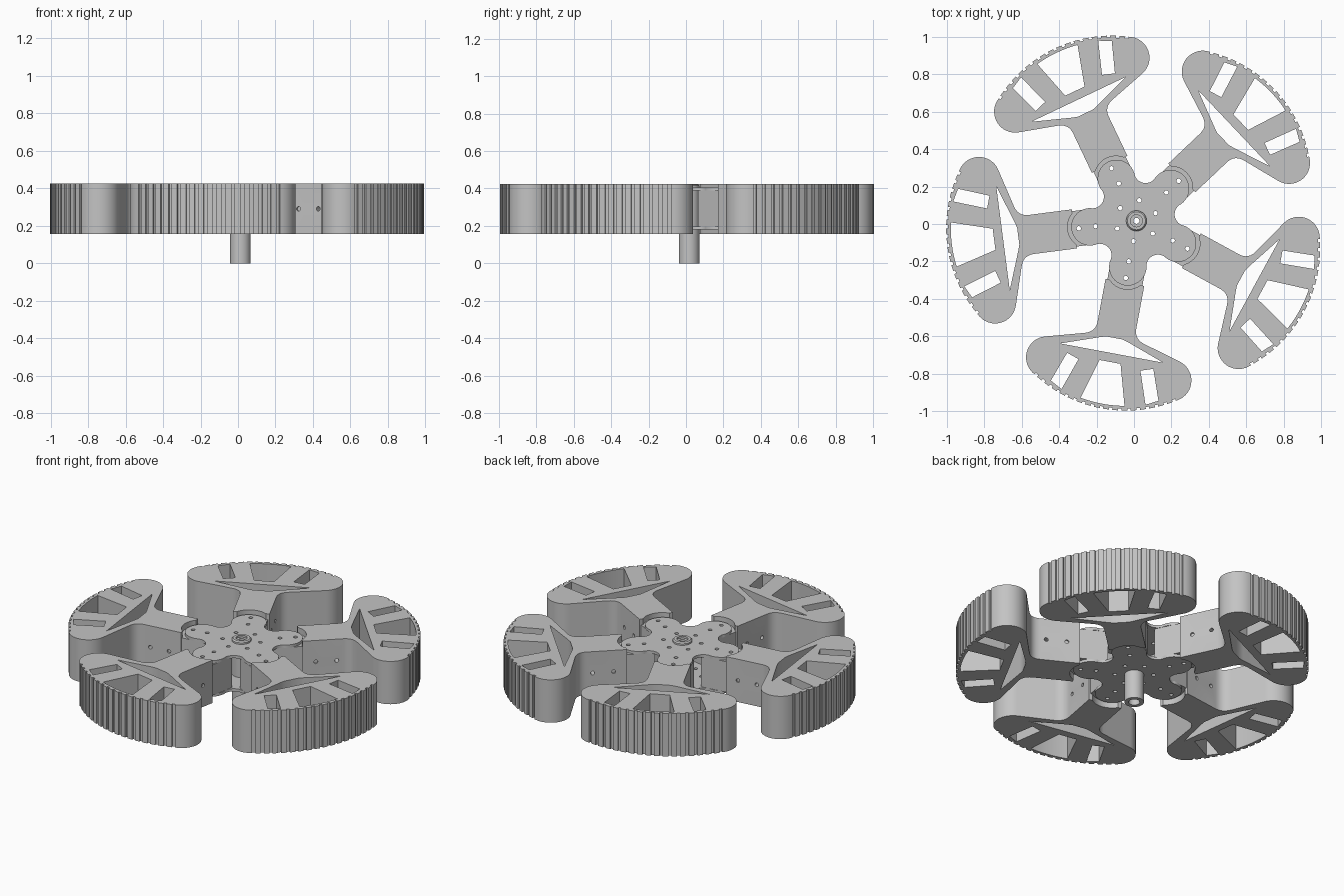
import bpy, bmesh
from math import sin, cos, pi, radians
from mathutils import Matrix, Vector

if "Cube" in bpy.data.objects:
    bpy.data.objects.remove(bpy.data.objects["Cube"])

CENTRE = Vector((0.013, 0.017, 0))
FIRST_ANGLE = 43.4
COUNT = 5
LOW, HIGH = 0.157, 0.425           # arm height range
MID = (LOW + HIGH) / 2

grey = bpy.data.materials.new("plain grey")
grey.use_nodes = True
grey.diffuse_color = (0.55, 0.55, 0.55, 1)
grey.node_tree.nodes["Principled BSDF"].inputs["Base Color"].default_value = (0.55, 0.55, 0.55, 1)


def arc(cx, cy, r, a, b, n):
    """Points on an arc from angle a to b in degrees."""
    angles = [radians(a + (b - a) * i / n) for i in range(n + 1)]
    return [(cx + r * cos(t), cy + r * sin(t)) for t in angles]


def turn(points, degrees):
    c, s = cos(radians(degrees)), sin(radians(degrees))
    return [(x * c - y * s, x * s + y * c) for x, y in points]


def mirror(points):
    return [(x, -y) for x, y in points]


def hole(x, y, r=0.012):
    return arc(x, y, r, 0, 330, 11)


def prism(name, loops, z0, z1):
    """Mesh of an outline with holes, raised from z0 to z1."""
    curve = bpy.data.curves.new(name, 'CURVE')
    curve.dimensions = '2D'
    curve.fill_mode = 'BOTH'
    curve.extrude = (z1 - z0) / 2
    for loop in loops:
        spline = curve.splines.new('POLY')
        spline.points.add(len(loop) - 1)
        for point, (x, y) in zip(spline.points, loop):
            point.co = (x, y, 0, 1)
        spline.use_cyclic_u = True
    temp = bpy.data.objects.new(name, curve)
    mesh = bpy.data.meshes.new_from_object(temp)
    bpy.data.objects.remove(temp)
    bpy.data.curves.remove(curve)
    bm = bmesh.new()
    bm.from_mesh(mesh)
    bmesh.ops.remove_doubles(bm, verts=bm.verts, dist=1e-5)
    bmesh.ops.recalc_face_normals(bm, faces=bm.faces)
    bmesh.ops.translate(bm, verts=bm.verts, vec=(0, 0, (z0 + z1) / 2))
    bm.to_mesh(mesh)
    bm.free()
    return mesh


def place(name, mesh, degrees=0):
    mesh.name = name
    if not mesh.materials:
        mesh.materials.append(grey)
    mesh.materials[0] = grey
    obj = bpy.data.objects.new(name, mesh)
    bpy.context.collection.objects.link(obj)
    obj.location = CENTRE
    obj.rotation_euler.z = radians(degrees)
    return obj


def smooth(obj):
    bpy.ops.object.select_all(action='DESELECT')
    obj.select_set(True)
    bpy.context.view_layer.objects.active = obj
    bpy.ops.object.shade_smooth_by_angle(angle=radians(25))


# Arm outline: stem socket, fillet, rounded toe, grooved rim
RIM_X, RIM_R, SPREAD, GROOVES = 0.308, 0.71, 34, 17
half = arc(0.255, 0, 0.115, 0, 46.6, 8) + [(0.334, 0.105)]
for i in range(7):
    t = i / 6
    half.append(tuple((1 - t) ** 2 * a + 2 * t * (1 - t) * b + t * t * c
                      for a, b, c in zip((0.57, 0.105), (0.622, 0.107), (0.638, 0.16))))
half += arc(0.804, 0.335, 0.112, 163, SPREAD, 16)
rim = []
pitch = 2 * SPREAD / GROOVES
for i in range(GROOVES):
    start = SPREAD - i * pitch
    a, b = start - 0.32 * pitch, start - 0.68 * pitch
    rim += arc(RIM_X, 0, RIM_R, a, a, 1)[:1]
    rim += arc(RIM_X, 0, RIM_R - 0.011, a, b, 1)
    rim += arc(RIM_X, 0, RIM_R, b, b, 1)[:1]
outline = half + rim + mirror(half)[:0:-1]

# Arm openings
window = [(0.766, -0.057), (0.766, 0.057)] + arc(RIM_X, 0, RIM_R - 0.025, 10, -10, 10)
side_slot = [(0.782, 0.168), (0.76, 0.234), (0.922, 0.292), (0.956, 0.228)]
slit = [(0.718, -0.28), (0.718, 0.28), (0.645, 0.075), (0.636, 0.045),
        (0.636, -0.045), (0.645, -0.075)]
arm_mesh = prism("arm", [outline, window, side_slot, mirror(side_slot), slit], LOW, HIGH)

# Cross bolt holes through the stem
arm = place("arm_1", arm_mesh, FIRST_ANGLE)
bm = bmesh.new()
for x in (0.41, 0.53):
    bmesh.ops.create_cone(bm, cap_ends=True, segments=12, radius1=0.012, radius2=0.012, depth=0.4,
                          matrix=Matrix.Translation((x, 0, MID)) @ Matrix.Rotation(pi / 2, 4, 'X'))
cut_mesh = bpy.data.meshes.new("bolt_cutter")
bm.to_mesh(cut_mesh)
bm.free()
cutter = place("bolt_cutter", cut_mesh, FIRST_ANGLE)
cutter.hide_render = True
mod = arm.modifiers.new("bolt_holes", 'BOOLEAN')
mod.operation = 'DIFFERENCE'
mod.solver = 'EXACT'
mod.object = cutter
bpy.context.view_layer.update()
drilled = bpy.data.meshes.new_from_object(arm.evaluated_get(bpy.context.evaluated_depsgraph_get()))
arm.modifiers.clear()
arm.data = drilled
bpy.data.objects.remove(cutter)
smooth(arm)

# Tenon joining each arm to the hub
lobe_holes = [hole(0.22, 0), hole(0.31, 0)]
tenon_box = [(0.17, -0.095), (0.42, -0.095), (0.42, 0.095), (0.17, 0.095)]
tenon_mesh = prism("tenon", [tenon_box] + lobe_holes, 0.197, 0.388)
smooth(place("tenon_1", tenon_mesh, FIRST_ANGLE))

# Repeat the arm and tenon around the hub
for i in range(1, COUNT):
    angle = FIRST_ANGLE + i * 360 / COUNT
    place(f"arm_{i + 1}", drilled, angle)
    place(f"tenon_{i + 1}", tenon_mesh, angle)

# Hub plates: five round lobes joined by hollow valleys
star, holes = [], []
for i in range(COUNT):
    angle = i * 360 / COUNT
    star += turn(arc(0.25, 0, 0.1, -101, 101, 18), angle)
    star += turn(arc(0.268, 0, 0.062, -116, -244, 10), angle + 180 / COUNT)
    holes += [turn(h, angle) for h in lobe_holes]
for i in range(6):
    a = radians(82 - FIRST_ANGLE + 60 * i)
    holes.append(hole(0.11 * cos(a), 0.11 * sin(a)))
bore = arc(0, 0, 0.04, 0, 345, 23)
for name, z0, z1 in (("top_hub_plate", 0.388, 0.405), ("bottom_hub_plate", 0.18, 0.197)):
    smooth(place(name, prism(name, [star, bore] + holes, z0, z1), FIRST_ANGLE))

# Hollow shaft with counterbored ends
profile = [(0.016, 0.04), (0.032, 0.04), (0.032, 0), (0.055, 0), (0.055, 0.415), (0.048, 0.422),
           (0.032, 0.422), (0.032, 0.41), (0.016, 0.41)]
bm = bmesh.new()
verts = [bm.verts.new((r, 0, z)) for r, z in profile]
edges = [bm.edges.new((verts[i - 1], verts[i])) for i in range(len(verts))]
bmesh.ops.spin(bm, geom=verts + edges, cent=(0, 0, 0), axis=(0, 0, 1),
               angle=2 * pi, steps=32, use_merge=True)
bmesh.ops.remove_doubles(bm, verts=bm.verts, dist=1e-5)
bmesh.ops.recalc_face_normals(bm, faces=bm.faces)
shaft_mesh = bpy.data.meshes.new("shaft")
bm.to_mesh(shaft_mesh)
bm.free()
smooth(place("shaft", shaft_mesh))
